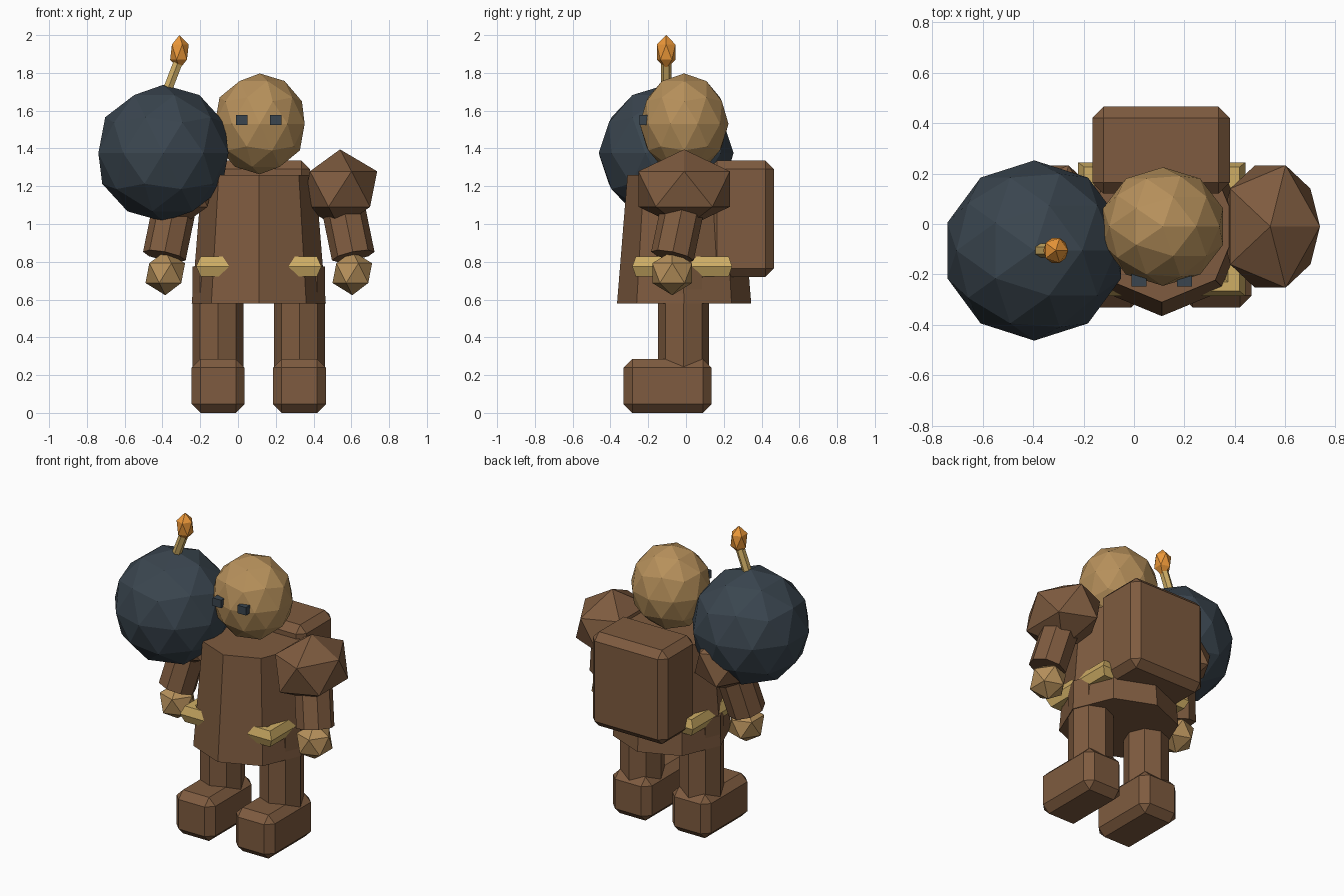
import bpy
from math import radians
from mathutils import Vector

if "Cube" in bpy.data.objects:
    bpy.data.objects.remove(bpy.data.objects["Cube"])

CX, CY = 0.11, -0.01   # body axis


def material(name, rgb):
    m = bpy.data.materials.new(name)
    m.diffuse_color = (*rgb, 1)
    m.use_nodes = True
    m.node_tree.nodes["Principled BSDF"].inputs["Base Color"].default_value = m.diffuse_color
    return m


BROWN = material("brown_cloth", (0.21, 0.105, 0.05))
TAN = material("tan", (0.47, 0.28, 0.105))
DARK = material("dark_iron", (0.042, 0.06, 0.078))
GOLD = material("gold", (0.62, 0.42, 0.13))
ORANGE = material("flame_orange", (0.83, 0.31, 0.04))


def finish(name, mat):
    ob = bpy.context.object
    ob.name = name
    ob.data.materials.append(mat)
    return ob


def ball(name, loc, radii, mat, level=1):
    bpy.ops.mesh.primitive_ico_sphere_add(subdivisions=level, radius=1, location=loc)
    bpy.context.object.scale = radii
    return finish(name, mat)


def box(name, lo, hi, mat, bevel=0):
    lo, hi = Vector(lo), Vector(hi)
    bpy.ops.mesh.primitive_cube_add(size=1, location=(lo + hi) / 2)
    ob = finish(name, mat)
    ob.scale = hi - lo
    bpy.ops.object.transform_apply(location=False, rotation=False, scale=True)
    if bevel:
        b = ob.modifiers.new("bevel", 'BEVEL')
        b.width, b.segments = bevel, 1
    return ob


def rod(name, a, b, r1, r2, mat, sides=8):
    a, b = Vector(a), Vector(b)
    d = b - a
    bpy.ops.mesh.primitive_cone_add(vertices=sides, radius1=r1, radius2=r2,
                                    depth=d.length, location=(a + b) / 2)
    ob = finish(name, mat)
    ob.rotation_mode = 'QUATERNION'
    ob.rotation_quaternion = Vector((0, 0, 1)).rotation_difference(d)
    return ob


# Tunic, head and backpack
rod("tunic", (CX, CY, 0.58), (CX, CY, 1.26), 0.355, 0.30, BROWN)
ball("head", (0.115, CY, 1.53), (0.25, 0.235, 0.267), TAN, 2)
box("backpack", (-0.165, 0.12, 0.72), (0.38, 0.465, 1.335), BROWN, 0.045)

# Belt: square ring whose corners show through the tunic
bpy.ops.mesh.primitive_torus_add(major_segments=4, minor_segments=6,
                                 major_radius=0.37, minor_radius=0.06)
belt = finish("belt", GOLD)
belt.rotation_euler.z = radians(45)
bpy.ops.object.transform_apply(location=False, rotation=True, scale=False)
belt.location = (CX, -0.02, 0.775)
belt.scale = (1.09, 0.87, 1)

# Paired parts, left and right of the body axis
for side, s in (("left", -1), ("right", 1)):
    def px(d):
        return CX + s * d
    leg_x = px(0.215)
    rod(side + "_leg", (leg_x, -0.012, 0.12), (leg_x, -0.012, 0.775), 0.135, 0.135, BROWN)
    box(side + "_boot", (leg_x - 0.14, -0.33, 0), (leg_x + 0.14, 0.135, 0.285), BROWN, 0.046)
    shoulder = ball(side + "_shoulder", (px(0.43), CY, 1.185), (0.22, 0.285, 0.21), BROWN)
    shoulder.scale.x *= s if s > 0 else 1
    rod(side + "_arm", (px(0.50), -0.072, 0.83), (px(0.43), 0.0, 1.17), 0.115, 0.115, BROWN)
    ball(side + "_hand", (px(0.495), -0.073, 0.74), (0.117, 0.124, 0.117), TAN)
    ex = px(0.09)
    box(side + "_eye", (ex - 0.03, -0.247, 1.525), (ex + 0.03, -0.187, 1.577), DARK)

# Bomb carried on the shoulder, with fuse and flame
ball("bomb", (-0.395, -0.105, 1.375), (0.362, 0.357, 0.362), DARK, 2)
rod("fuse", (-0.385, -0.105, 1.68), (-0.312, -0.105, 1.87), 0.028, 0.028, GOLD, 6)
ball("flame", (-0.31, -0.105, 1.91), (0.055, 0.058, 0.09), ORANGE)
